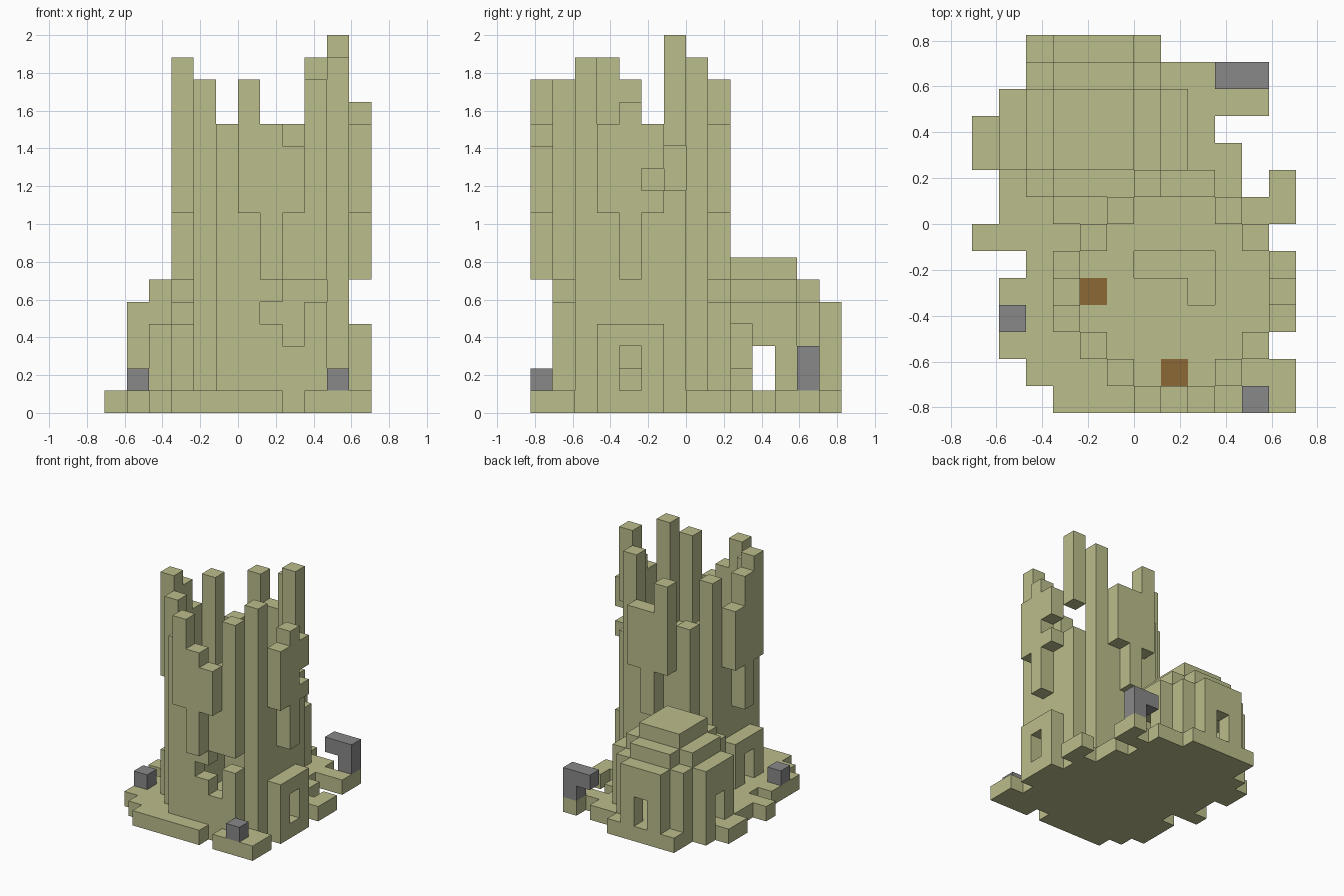
import bpy, bmesh
from mathutils import Vector

cube = bpy.data.objects.get("Cube")
if cube:
    bpy.data.objects.remove(cube)

U = 2 / 17  # block size; the model is 12 x 14 x 17 blocks


def material(name, rgb):
    m = bpy.data.materials.new(name)
    m.use_nodes = True
    m.diffuse_color = (*rgb, 1)
    m.node_tree.nodes["Principled BSDF"].inputs["Base Color"].default_value = (*rgb, 1)
    return m


STONE = material("mossy_stone", (0.50, 0.51, 0.26))
ROCK = material("grey_rock", (0.25, 0.25, 0.25))
WOOD = material("brown_wood", (0.27, 0.14, 0.037))


def box(i0, i1, j0, j1, k0, k1):
    """Blocks from i0..i1 and j0..j1 inclusive, k0 up to k1."""
    return {(i, j, k) for i in range(i0, i1 + 1)
            for j in range(j0, j1 + 1) for k in range(k0, k1)}


def col(i, j, k0, k1):
    return box(i, i, j, j, k0, k1)


def build(name, blocks, mat):
    """Skin a set of blocks with only its outer faces."""
    bm = bmesh.new()
    verts = {}

    def vert(p):
        p = tuple(p)
        if p not in verts:
            verts[p] = bm.verts.new(((p[0] - 6) * U, (p[1] - 7) * U, p[2] * U))
        return verts[p]

    for b in sorted(blocks):
        for axis in range(3):
            for side in (0, 1):
                n = list(b)
                n[axis] += 2 * side - 1
                if tuple(n) in blocks:
                    continue
                u, v = (axis + 1) % 3, (axis + 2) % 3
                ring = []
                for du, dv in ((0, 0), (1, 0), (1, 1), (0, 1)):
                    p = list(b)
                    p[axis] += side
                    p[u] += du
                    p[v] += dv
                    ring.append(vert(p))
                bm.faces.new(ring if side else ring[::-1])
    bmesh.ops.dissolve_limit(bm, angle_limit=0.02, verts=bm.verts[:], edges=bm.edges[:])
    me = bpy.data.meshes.new(name)
    bm.to_mesh(me)
    bm.free()
    me.materials.append(mat)
    ob = bpy.data.objects.new(name, me)
    bpy.context.collection.objects.link(ob)
    return ob


# Ragged ground slab, one span per row from front to back
spans = [(3, 11), (2, 11), (1, 10), (1, 11), (1, 11), (2, 11), (0, 10),
         (1, 11), (1, 9), (0, 9), (0, 8), (1, 10), (2, 10), (2, 6)]
ground = set()
for j, (a, b) in enumerate(spans):
    ground |= box(a, b, j, j, 0, 1)
ground -= col(8, 0, 0, 1) | col(9, 12, 0, 1)
ground |= col(11, 8, 0, 1)
build("ground_slab", ground, STONE)

# Round tower: diagonal piers running from the ground to broken tops
tower = set()
for i, j, top in ((5, 1, 13), (9, 1, 15), (4, 2, 15), (10, 2, 16),
                  (4, 6, 15), (10, 6, 17), (5, 7, 12), (9, 7, 16)):
    tower |= col(i, j, 1, top)

# Recessed lower walls
tower |= box(6, 8, 1, 1, 1, 9) | box(6, 8, 7, 7, 1, 9)
tower |= box(4, 4, 3, 5, 1, 9) | box(10, 10, 3, 5, 1, 9)

# Upper floor with a broken corner
tower |= box(5, 9, 2, 6, 8, 9)
tower -= box(6, 8, 5, 5, 8, 9) | col(8, 4, 8, 9)

# Overhanging upper walls, the middle of each side reaching lower
for cells, tops in (
        (((6, 0), (7, 0), (8, 0)), (15, 13, 12)),
        (((6, 8), (7, 8), (8, 8)), (15, 13, 13)),
        (((3, 3), (3, 4), (3, 5)), (16, 15, 13)),
        (((11, 3), (11, 4), (11, 5)), (13, 14, 13))):
    for n, ((i, j), top) in enumerate(zip(cells, tops)):
        tower |= col(i, j, 6 if n == 1 else 9, top)

# Breaches in the walls
tower -= col(7, 1, 4, 5) | col(8, 1, 3, 6) | col(9, 1, 5, 6)
tower -= col(10, 6, 10, 12) | col(11, 5, 10, 11) | col(10, 4, 1, 2)
beams = col(7, 1, 8, 9) | col(4, 4, 8, 9)
build("tower", tower - beams, STONE)
build("floor_beams", beams, WOOD)

# Doorways on both sides of the tower
for name, i in (("left_porch", 11), ("right_porch", 3)):
    build(name, box(i, i, 3, 5, 1, 4) - col(i, 4, 1, 3), STONE)

# Round hut behind the tower: four flat walls joined by corner posts
hut = box(3, 5, 13, 13, 1, 5) | box(3, 5, 7, 7, 1, 5)
hut |= box(1, 1, 9, 11, 1, 5) | box(7, 7, 9, 11, 1, 5)
for i, j, top in ((2, 8, 4), (6, 8, 5), (2, 12, 5), (6, 12, 5)):
    hut |= col(i, j, 1, top)
hut -= col(4, 13, 1, 3) | col(1, 10, 1, 3) | col(7, 10, 1, 3) | col(7, 9, 2, 4)

# Stepped hut roof
hut |= box(2, 6, 9, 11, 4, 6) | box(3, 5, 8, 12, 4, 6)
hut -= box(3, 5, 9, 11, 4, 5)
hut |= box(3, 5, 9, 11, 6, 7)
build("hut", hut - tower, STONE)

# Loose rocks
build("back_rock", col(10, 12, 1, 3) | col(9, 12, 2, 3), ROCK)
build("front_rock", col(10, 0, 1, 2), ROCK)
build("side_rock", col(1, 3, 1, 2), ROCK)
